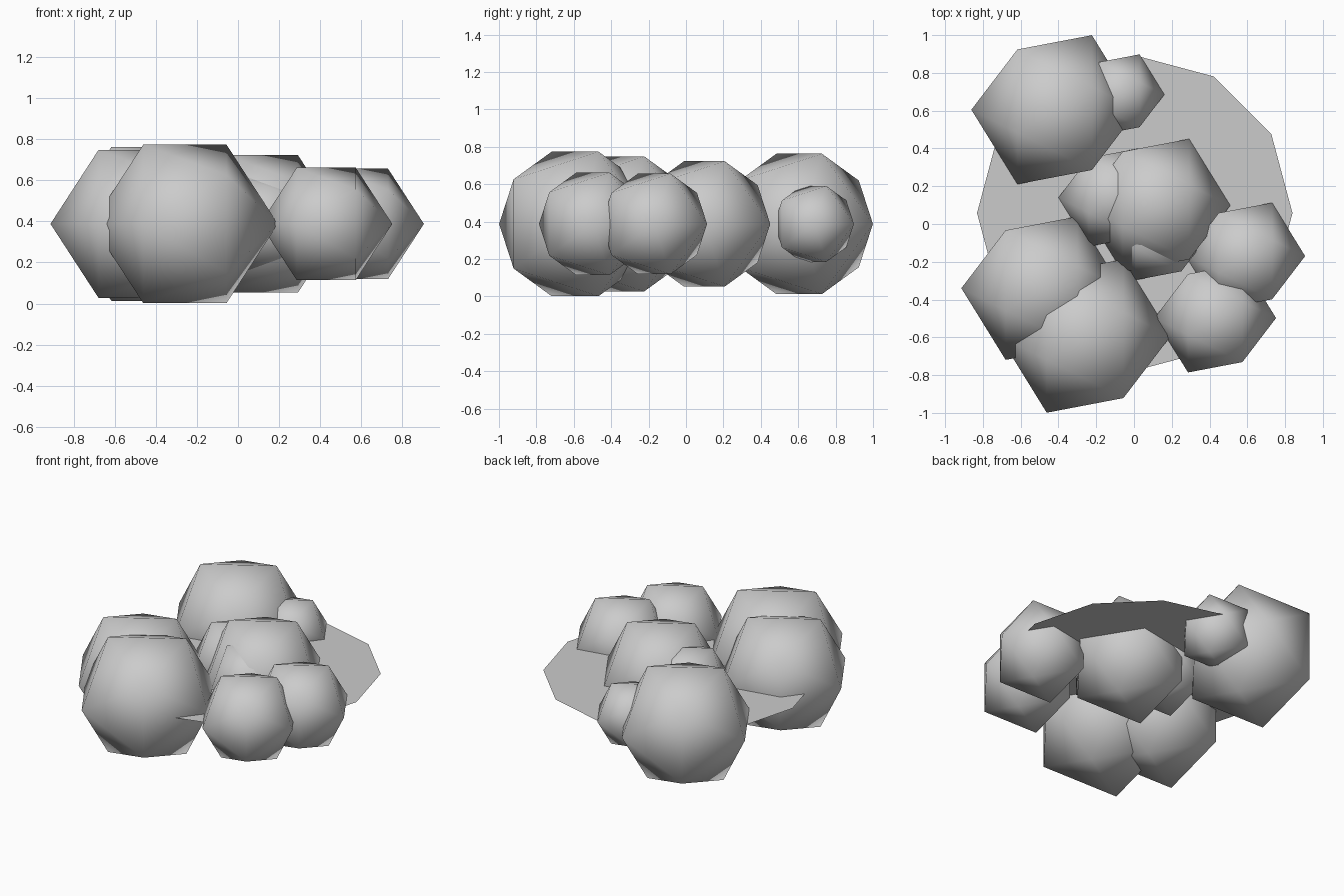
import bpy
from mathutils import Matrix

if "Cube" in bpy.data.objects:
    bpy.data.objects.remove(bpy.data.objects["Cube"])

MID_Z = 0.388

# Turns the icosahedron so its poles lie along x and a ring corner points to +y
POLES_ON_X = Matrix(((0, 0, 1, 0), (1, 0, 0, 0), (0, 1, 0, 0), (0, 0, 0, 1)))


def puff(name, x, y, radius):
    """Smooth-shaded icosahedron clump."""
    bpy.ops.mesh.primitive_ico_sphere_add(subdivisions=1, radius=radius)
    ob = bpy.context.object
    ob.name = name
    ob.data.transform(POLES_ON_X)
    ob.location = (x, y, MID_Z)
    for face in ob.data.polygons:
        face.use_smooth = True


# Clumps: name, x, y, radius
for clump in (
    ("back_left_puff", -0.42, 0.605, 0.441),
    ("front_left_puff", -0.259, -0.593, 0.454),
    ("left_puff", -0.49, -0.34, 0.424),
    ("center_puff", 0.116, 0.098, 0.394),
    ("center_left_puff", -0.11, 0.14, 0.29),
    ("center_front_puff", 0.13, -0.055, 0.27),
    ("right_puff", 0.59, -0.17, 0.316),
    ("front_right_puff", 0.43, -0.498, 0.322),
    ("back_small_puff", -0.077, 0.685, 0.238),
):
    puff(*clump)

# Thin twelve-sided sheet through the middle of the clumps
bpy.ops.mesh.primitive_circle_add(vertices=12, radius=0.835, fill_type='NGON',
                                  location=(0.004, 0.058, MID_Z))
bpy.context.object.name = "flat_disc"
